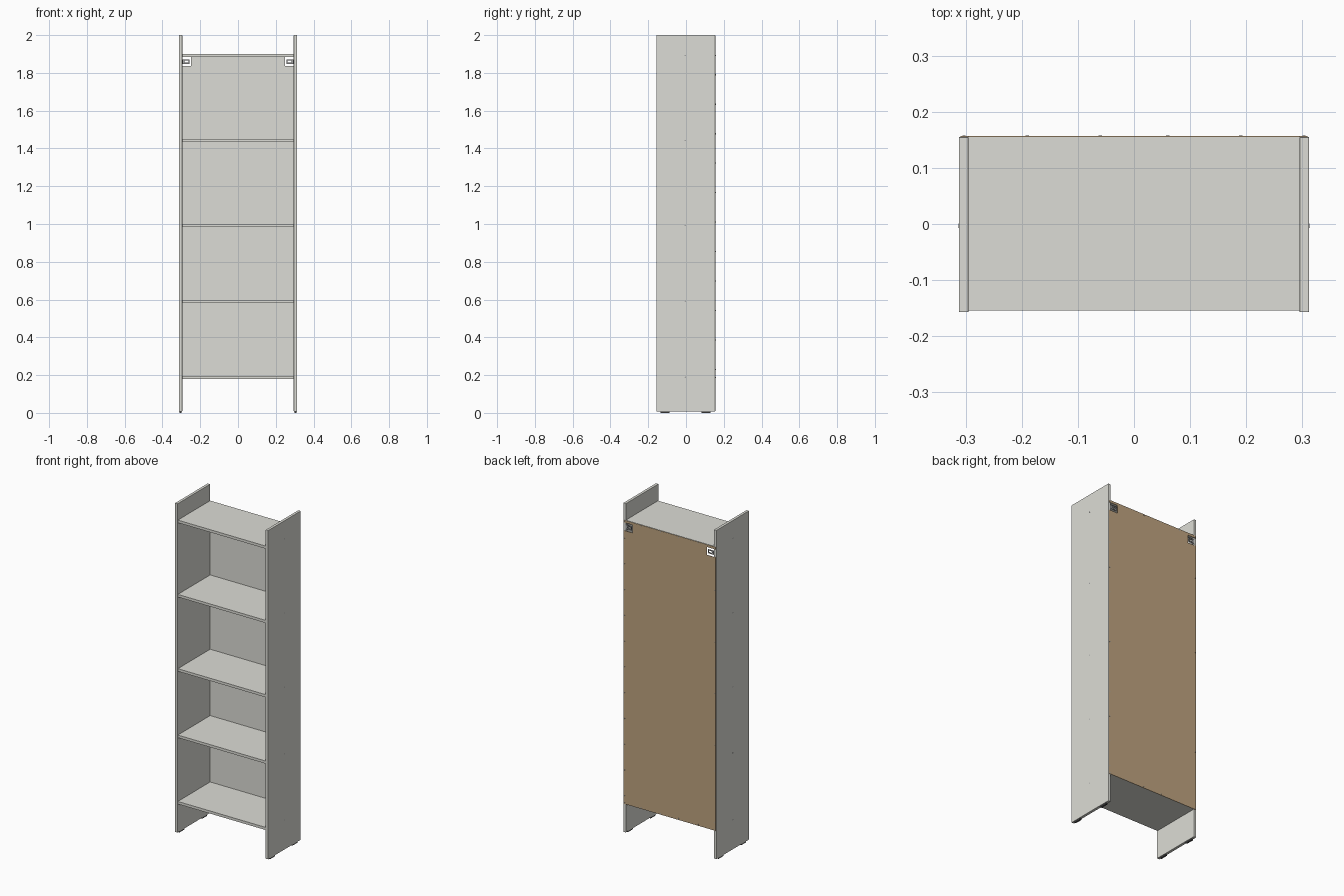
import bpy
import bmesh
from math import radians
from mathutils import Matrix

if "Cube" in bpy.data.objects:
    bpy.data.objects.remove(bpy.data.objects["Cube"], do_unlink=True)


def material(name, rgb):
    mat = bpy.data.materials.new(name)
    mat.use_nodes = True
    mat.diffuse_color = (*rgb, 1)
    mat.node_tree.nodes["Principled BSDF"].inputs["Base Color"].default_value = (*rgb, 1)
    return mat


WHITE = material("warm white", (0.72, 0.72, 0.67))
BROWN = material("fibreboard brown", (0.52, 0.37, 0.215))
METAL = material("grey metal", (0.38, 0.38, 0.38))
DARK = material("dark plastic", (0.08, 0.08, 0.08))


def finish(name, bm, *mats):
    bmesh.ops.recalc_face_normals(bm, faces=bm.faces)
    mesh = bpy.data.meshes.new(name)
    bm.to_mesh(mesh)
    bm.free()
    for mat in mats:
        mesh.materials.append(mat)
    obj = bpy.data.objects.new(name, mesh)
    bpy.context.collection.objects.link(obj)
    return obj


def add_box(bm, x, y, z):
    """Box from (low, high) pairs along each axis."""
    size = Matrix.Diagonal((x[1] - x[0], y[1] - y[0], z[1] - z[0], 1))
    centre = Matrix.Translation((sum(x) / 2, sum(y) / 2, sum(z) / 2))
    bmesh.ops.create_cube(bm, size=1, matrix=centre @ size)


def box(name, x, y, z, mat, bevel=0):
    bm = bmesh.new()
    add_box(bm, x, y, z)
    obj = finish(name, bm, mat)
    if bevel:
        mod = obj.modifiers.new("edge rounding", "BEVEL")
        mod.width = bevel
        mod.segments = 2
    return obj


def add_disc(bm, centre, axis, radius, depth):
    turn = Matrix.Rotation(radians(90), 4, "Y" if axis == "X" else "X")
    bmesh.ops.create_cone(bm, cap_ends=True, segments=12, radius1=radius, radius2=radius,
                          depth=depth, matrix=Matrix.Translation(centre) @ turn)


INNER, OUTER = 0.295, 0.312
FRONT, BACK = -0.157, 0.155
THICK = 0.016
SHELF_TOPS = (0.196, 0.598, 1.0, 1.45, 1.9)


def span(side, a, b):
    return sorted((side * a, side * b))


# Shelves
for i, top in enumerate(SHELF_TOPS):
    box(f"shelf_{i + 1}", (-INNER, INNER), (FRONT + 0.003, BACK), (top - THICK, top), WHITE)

for side, label in ((1, "left"), (-1, "right")):
    # Side panels
    box(f"{label}_side_panel", span(side, INNER, OUTER), (FRONT, BACK), (0.008, 2.0), WHITE, 0.0015)

    # Glides under the panels
    for end, y in (("front", (-0.135, -0.088)), ("back", (0.082, 0.13))):
        box(f"{label}_{end}_glide", span(side, INNER + 0.003, OUTER - 0.003), y, (0, 0.009), DARK)

    # Screw caps in line with the shelves
    bm = bmesh.new()
    for top in SHELF_TOPS:
        add_disc(bm, (side * OUTER, -0.003, top - THICK / 2), "X", 0.004, 0.001)
    finish(f"{label}_screw_caps", bm, METAL)

    # Wall bracket: leg on the panel and a slotted flange
    bm = bmesh.new()
    add_box(bm, span(side, INNER - 0.003, INNER), (0.115, 0.156), (1.848, 1.872))
    for z in ((1.848, 1.855), (1.865, 1.872)):
        add_box(bm, span(side, 0.256, INNER - 0.003), (0.153, 0.156), z)
    for x in ((0.256, 0.261), (0.282, INNER - 0.003)):
        add_box(bm, span(side, *x), (0.153, 0.156), (1.855, 1.865))
    finish(f"{label}_wall_bracket", bm, METAL)

# Back panel with notched upper corners, white inside and brown behind
half = [(0.309, 0.18), (0.309, 1.836), (0.25, 1.836), (0.25, 1.884), (0.309, 1.884), (0.309, 1.898)]
outline = half + [(-x, z) for x, z in reversed(half)]
bm = bmesh.new()
face = bm.faces.new([bm.verts.new((x, BACK, z)) for x, z in outline])
extruded = bmesh.ops.extrude_face_region(bm, geom=[face], use_keep_orig=True)
moved = [v for v in extruded["geom"] if isinstance(v, bmesh.types.BMVert)]
bmesh.ops.translate(bm, verts=moved, vec=(0, 0.002, 0))
bmesh.ops.recalc_face_normals(bm, faces=bm.faces)
for f in bm.faces:
    f.material_index = 0 if f.normal.y < -0.5 else 1
finish("back_panel", bm, WHITE, BROWN)

# Nails along the edges of the back panel
bm = bmesh.new()
for side in (1, -1):
    for i in range(11):
        z = 0.23 + i * 0.156
        add_disc(bm, (side * 0.303, 0.1572, z), "Y", 0.003, 0.0016)
    for z in (SHELF_TOPS[0] - THICK / 2, SHELF_TOPS[-1] - THICK / 2):
        for x in (0.06, 0.19, 0.303):
            add_disc(bm, (side * x, 0.1572, z), "Y", 0.003, 0.0016)
finish("back_nails", bm, METAL)
